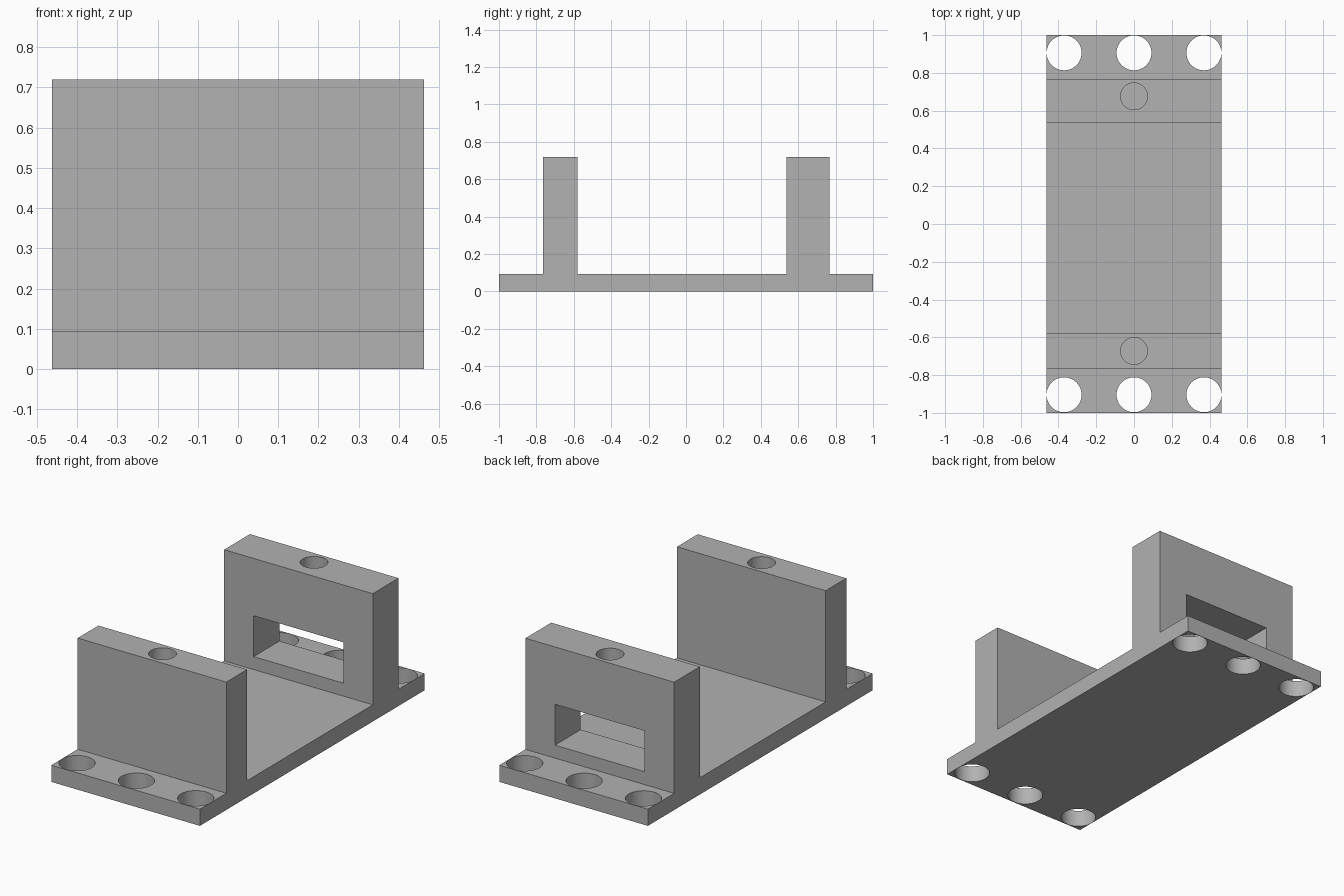
import bpy
import bmesh
from math import radians
from mathutils import Matrix

default_cube = bpy.data.objects.get("Cube")
if default_cube:
    bpy.data.objects.remove(default_cube, do_unlink=True)

HALF_WIDTH = 0.463
BASE_TOP = 0.094
WALL_TOP = 0.72

grey = bpy.data.materials.new("plain_grey")
grey.use_nodes = True
colour = (0.445, 0.445, 0.445, 1)
grey.diffuse_color = colour
grey.node_tree.nodes["Principled BSDF"].inputs["Base Color"].default_value = colour


def make_object(name, bm):
    bmesh.ops.recalc_face_normals(bm, faces=bm.faces)
    mesh = bpy.data.meshes.new(name)
    bm.to_mesh(mesh)
    bm.free()
    mesh.materials.append(grey)
    obj = bpy.data.objects.new(name, mesh)
    bpy.context.collection.objects.link(obj)
    return obj


def cut(target, bm):
    """Subtract a shape from the target and discard the cutter."""
    cutter = make_object("cutter", bm)
    cutter.hide_render = True
    mod = target.modifiers.new("cut", "BOOLEAN")
    mod.operation = "DIFFERENCE"
    mod.solver = "EXACT"
    mod.object = cutter
    bpy.context.view_layer.objects.active = target
    bpy.ops.object.modifier_apply(modifier=mod.name)
    bpy.data.objects.remove(cutter, do_unlink=True)


def drill(target, x, y, radius, bottom, top):
    bm = bmesh.new()
    bmesh.ops.create_cone(bm, cap_ends=True, segments=48, radius1=radius,
                          radius2=radius, depth=top - bottom,
                          matrix=Matrix.Translation((x, y, (top + bottom) / 2)))
    cut(target, bm)


# Side profile: base plate with two upright walls, extruded across the width
profile = [(-1, 0), (1, 0), (1, BASE_TOP),
           (0.767, BASE_TOP), (0.767, WALL_TOP), (0.538, WALL_TOP), (0.538, BASE_TOP),
           (-0.581, BASE_TOP), (-0.581, WALL_TOP), (-0.765, WALL_TOP),
           (-0.765, BASE_TOP), (-1, BASE_TOP)]
bm = bmesh.new()
face = bm.faces.new([bm.verts.new((-HALF_WIDTH, y, z)) for y, z in profile])
extruded = bmesh.ops.extrude_face_region(bm, geom=[face])["geom"]
bmesh.ops.translate(bm, vec=(2 * HALF_WIDTH, 0, 0),
                    verts=[v for v in extruded if isinstance(v, bmesh.types.BMVert)])
bracket = make_object("mounting_bracket", bm)

# Rows of mounting holes through both end flanges
for y in (-0.904, 0.906):
    for x in (-0.37, 0, 0.37):
        drill(bracket, x, y, 0.0925, -0.1, 0.2)

# Blind screw holes in the wall tops
for y in (-0.672, 0.676):
    drill(bracket, 0, y, 0.071, 0.5, 0.8)

# Rectangular window through the back wall
bm = bmesh.new()
bmesh.ops.create_cube(bm, size=1, matrix=Matrix.Translation((0, 0.65, 0.282))
                      @ Matrix.Diagonal((0.558, 0.4, 0.23, 1)))
cut(bracket, bm)

bpy.ops.object.select_all(action="DESELECT")
bracket.select_set(True)
bpy.context.view_layer.objects.active = bracket
bpy.ops.object.shade_smooth_by_angle(angle=radians(30))
